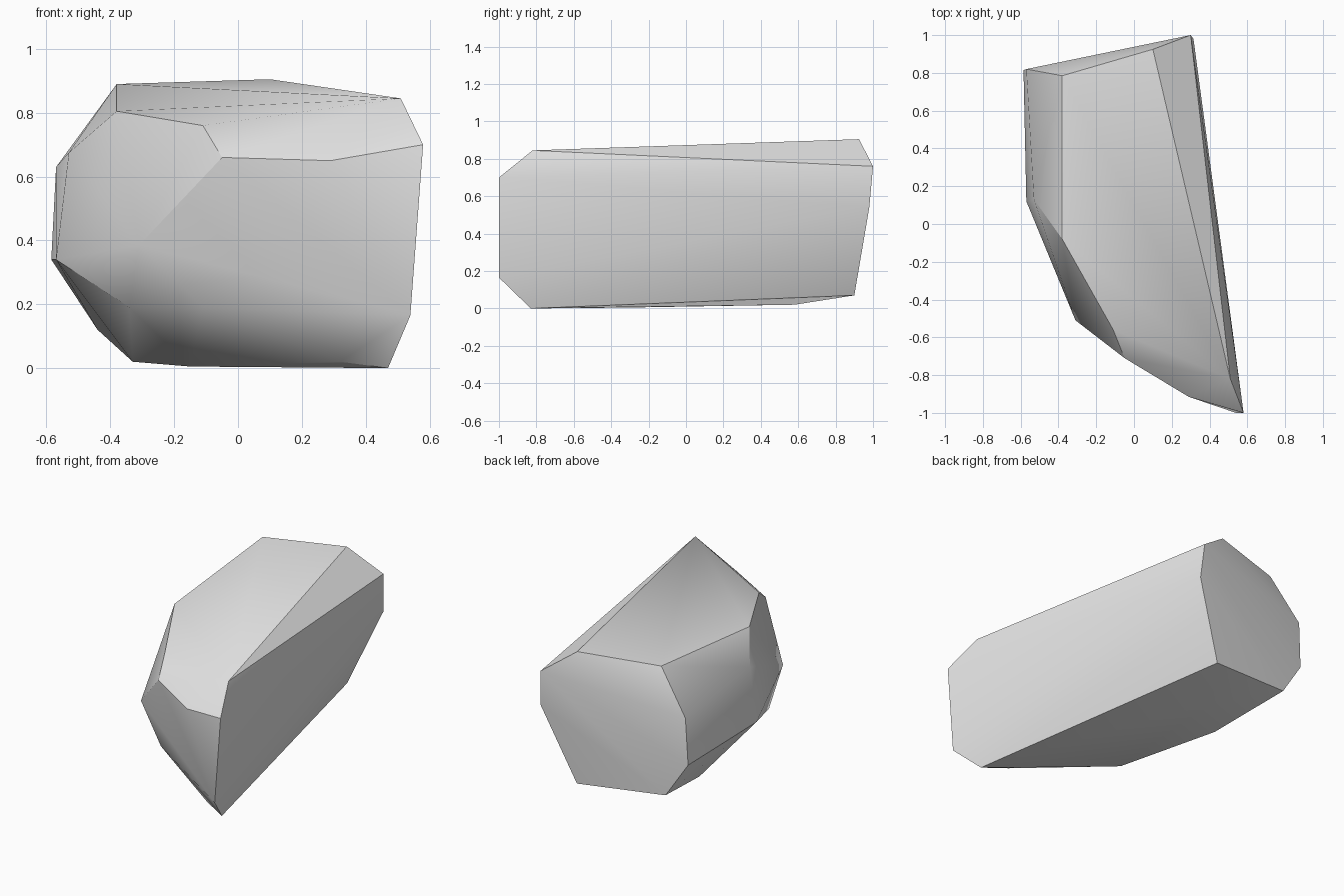
import bpy
import bmesh
from math import radians

# Remove the default cube only
default_cube = bpy.data.objects.get("Cube")
if default_cube is not None:
    bpy.data.objects.remove(default_cube, do_unlink=True)


def make_material(name, colour):
    """Plain single colour for viewport and render."""
    material = bpy.data.materials.new(name)
    material.use_nodes = True
    material.diffuse_color = colour
    shader = next(node for node in material.node_tree.nodes
                  if node.type == "BSDF_PRINCIPLED")
    shader.inputs["Base Color"].default_value = colour
    shader.inputs["Roughness"].default_value = 0.9
    return material


def make_boulder(name, corner_groups, material, sharp_angle):
    """Wrap a convex faceted stone around its corner points."""
    bm = bmesh.new()
    for corners in corner_groups:
        for corner in corners:
            bm.verts.new(corner)
    bmesh.ops.convex_hull(bm, input=bm.verts[:])
    loose = [vert for vert in bm.verts if not vert.link_faces]
    bmesh.ops.delete(bm, geom=loose, context="VERTS")
    bmesh.ops.recalc_face_normals(bm, faces=bm.faces[:])
    mesh = bpy.data.meshes.new(name)
    bm.to_mesh(mesh)
    bm.free()
    mesh.materials.append(material)
    stone = bpy.data.objects.new(name, mesh)
    bpy.context.collection.objects.link(stone)
    bpy.ops.object.select_all(action="DESELECT")
    stone.select_set(True)
    bpy.context.view_layer.objects.active = stone
    bpy.ops.object.shade_smooth_by_angle(angle=radians(sharp_angle))
    return stone


# Rim of the sloping top facet
top_rim = [(.51, -.82, .845), (.1, .925, .905), (-.38, .785, .89),
           (-.38, -.08, .805), (-.11, -.56, .76)]

# Shoulder where the top chamfers meet the sides
shoulder = [(.58, -1, .7), (.3, 1, .76), (-.57, .82, .63),
            (-.53, .13, .675), (-.05, -.71, .66), (.29, -.915, .65)]

# Widest points around the middle
waist = [(.315, .98, .54), (-.585, .815, .34), (-.57, .12, .34),
         (-.31, -.51, .385)]

# Upper edge of the undercut along the front
lower_edge = [(.54, -1, .165), (.33, -.86, .17), (-.11, -.6, .19),
              (-.34, -.33, .19), (-.44, .83, .12)]

# Slightly domed underside
underside = [(.47, -.83, 0), (.12, .9, .07), (-.33, .34, .02),
             (-.15, -.3, .005), (.32, -.76, .02), (-.1, .58, .02)]

stone_grey = make_material("stone_grey", (0.8, 0.8, 0.8, 1))
make_boulder("boulder",
             [top_rim, shoulder, waist, lower_edge, underside],
             stone_grey, sharp_angle=30)
